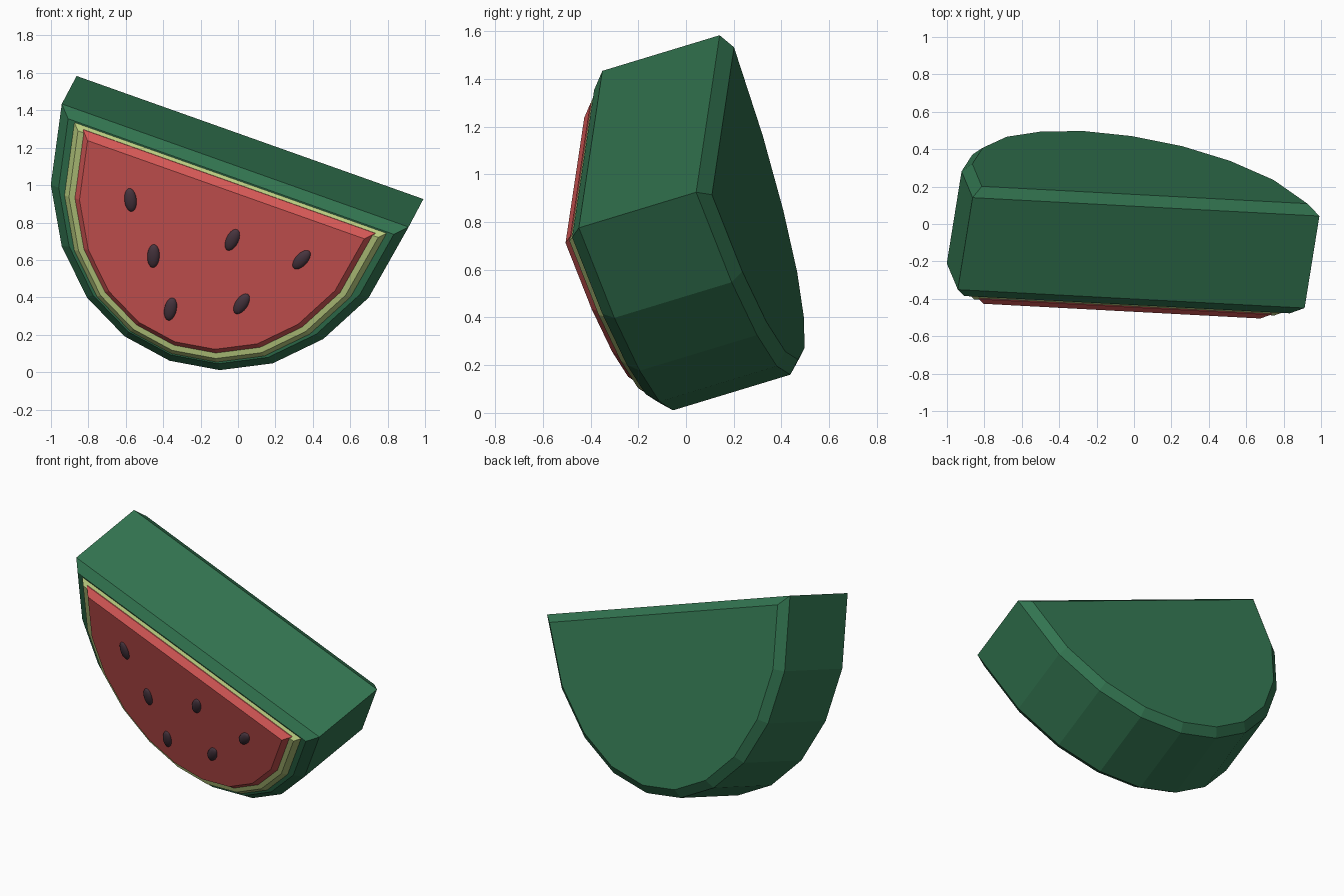
import bpy, bmesh
from math import radians
from mathutils import Vector, Matrix

cube = bpy.data.objects.get("Cube")
if cube:
    bpy.data.objects.remove(cube, do_unlink=True)

# Slice frame: x along the cut edge, y through the thickness, z up the slice
along = Vector((0.941, -0.05, -0.334)).normalized()
deep = Vector((0.147, 0.946, 0.289))
deep = (deep - along * deep.dot(along)).normalized()
up = along.cross(deep)
frame = Matrix((along, deep, up)).transposed().to_4x4()
frame.translation = (-0.015, -0.40, 1.105)

# Half of the slice outline, mirrored to the other side
half = [(0.985, 0), (0.903, -0.451), (0.743, -0.757),
        (0.528, -0.982), (0.271, -1.118)]
outline = half + [(0, -1.163)] + [(-x, z) for x, z in reversed(half)]


def material(name, color, roughness=0.7):
    mat = bpy.data.materials.new(name)
    mat.use_nodes = True
    mat.diffuse_color = (*color, 1)
    bsdf = mat.node_tree.nodes["Principled BSDF"]
    bsdf.inputs["Base Color"].default_value = (*color, 1)
    bsdf.inputs["Roughness"].default_value = roughness
    return mat


def add_object(name, bm, mat):
    mesh = bpy.data.meshes.new(name)
    bm.to_mesh(mesh)
    bm.free()
    mesh.materials.append(mat)
    obj = bpy.data.objects.new(name, mesh)
    bpy.context.collection.objects.link(obj)
    obj.matrix_world = frame
    return obj


def slab(name, mat, scale, drop, front, back, chamfer, both=False):
    """Extruded slice outline with chamfered front (and back) rims."""
    bm = bmesh.new()
    face = bm.faces.new([bm.verts.new((x * scale, front, z * scale - drop))
                         for x, z in outline])
    rims = list(face.edges)
    result = bmesh.ops.extrude_face_region(bm, geom=[face], use_keep_orig=True)
    moved = [g for g in result["geom"] if isinstance(g, bmesh.types.BMVert)]
    bmesh.ops.translate(bm, verts=moved, vec=(0, back - front, 0))
    if both:
        rims += [g for g in result["geom"] if isinstance(g, bmesh.types.BMEdge)]
    bmesh.ops.recalc_face_normals(bm, faces=bm.faces)
    bmesh.ops.bevel(bm, geom=rims, offset=chamfer, offset_type='OFFSET',
                    segments=1, affect='EDGES', profile=0.5)
    bmesh.ops.recalc_face_normals(bm, faces=bm.faces)
    return add_object(name, bm, mat)


green = material("rind green", (0.032, 0.175, 0.08))
pale = material("pale rind", (0.50, 0.62, 0.22))
red = material("flesh red", (0.68, 0.10, 0.095))
dark = material("seed dark", (0.065, 0.036, 0.05), 0.4)

# Rind, pale layer and flesh
slab("rind", green, 1.0, 0.0, -0.05, 0.57, 0.05, both=True)
slab("pale_layer", pale, 0.9, 0.058, -0.078, 0.1, 0.028)
slab("flesh", red, 0.843, 0.073, -0.107, 0.1, 0.037)

# Seeds: position on the cut face and lean in degrees
seeds = [(-0.467, -0.345, -23), (-0.255, -0.60, -14), (0.118, -0.365, 7),
         (0.503, -0.34, 22), (-0.078, -0.85, -6), (0.274, -0.688, 14)]
for i, (x, z, lean) in enumerate(seeds):
    bm = bmesh.new()
    bmesh.ops.create_uvsphere(bm, u_segments=16, v_segments=10, radius=1)
    bm.transform(Matrix.Translation((x, -0.107, z))
                 @ Matrix.Rotation(radians(lean), 4, 'Y')
                 @ Matrix.Diagonal((0.033, 0.02, 0.065, 1)))
    for f in bm.faces:
        f.smooth = True
    add_object(f"seed_{i + 1}", bm, dark)
